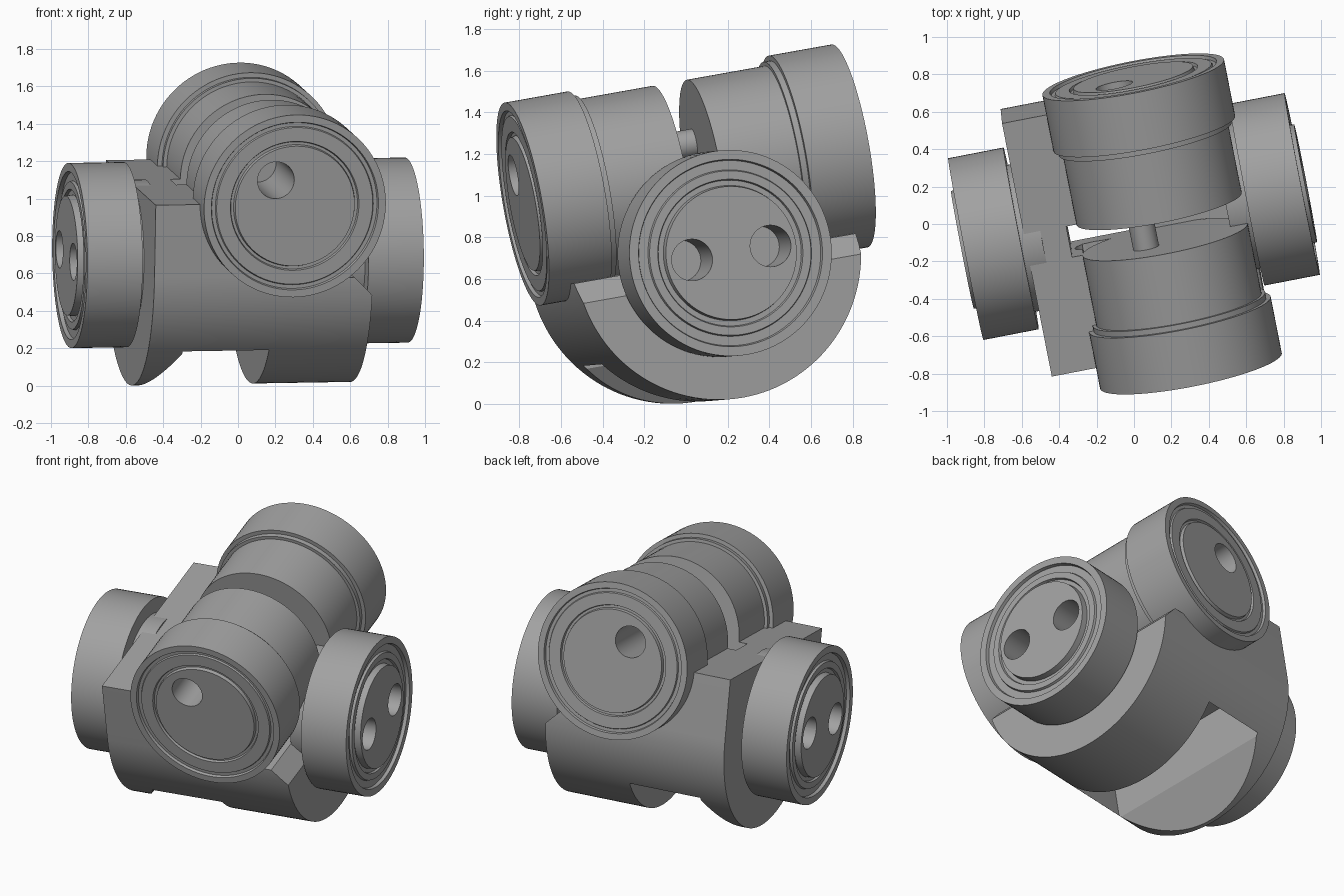
import bpy, bmesh, math
from mathutils import Matrix, Vector

if "Cube" in bpy.data.objects:
    bpy.data.objects.remove(bpy.data.objects["Cube"])

grey = bpy.data.materials.new("plain grey")
grey.use_nodes = True
COLOUR = (0.36, 0.36, 0.36, 1)
grey.diffuse_color = COLOUR
grey.node_tree.nodes["Principled BSDF"].inputs["Base Color"].default_value = COLOUR

# Tilted frame of the joint: cross axis, long axis, up axis
U = Vector((0.981, 0.19, 0.016)).normalized()
V = Vector((-0.188, 0.967, 0.172))
V = (V - U * V.dot(U)).normalized()
W = U.cross(V)
FRAME = Matrix.Translation((0, 0.04, 0.71)) @ Matrix((U, V, W)).transposed().to_4x4()


def finish(name, bm):
    bmesh.ops.recalc_face_normals(bm, faces=bm.faces)
    mesh = bpy.data.meshes.new(name)
    bm.to_mesh(mesh)
    bm.free()
    obj = bpy.data.objects.new(name, mesh)
    mesh.materials.append(grey)
    bpy.context.collection.objects.link(obj)
    obj.matrix_world = FRAME
    return obj


def prism(name, outline, place, depth):
    """Extrude a 2D outline; place(a, b, t) maps it into the joint frame."""
    bm = bmesh.new()
    low = [bm.verts.new(place(a, b, depth[0])) for a, b in outline]
    high = [bm.verts.new(place(a, b, depth[1])) for a, b in outline]
    bm.faces.new(low)
    bm.faces.new(high)
    n = len(low)
    for i in range(n):
        j = (i + 1) % n
        bm.faces.new((low[i], low[j], high[j], high[i]))
    return finish(name, bm)


def lathe(name, profile, axis, sign=1, centre=(0, 0, 0), steps=96):
    """Turn (radius, distance) points about the cross or long axis."""
    bm = bmesh.new()
    rings = []
    for r, d in profile:
        ring = []
        for i in range(steps):
            t = math.tau * i / steps
            p = (r * math.cos(t), r * math.sin(t))
            co = (d * sign, *p) if axis == "u" else (p[0], d * sign, p[1])
            ring.append(bm.verts.new(Vector(co) + Vector(centre)))
        rings.append(ring)
    for a, b in zip(rings, rings[1:]):
        for i in range(steps):
            j = (i + 1) % steps
            bm.faces.new((a[i], a[j], b[j], b[i]))
    bm.faces.new(rings[0])
    bm.faces.new(rings[-1])
    return finish(name, bm)


def rod(name, axis, radius, start, end, centre):
    return lathe(name, [(radius, start), (radius, end)], axis, 1, centre, 40)


def cut(obj, cutters):
    for c in cutters:
        c.hide_render = True
        mod = obj.modifiers.new("cut", "BOOLEAN")
        mod.object = c
        mod.operation = "DIFFERENCE"
        mod.solver = "EXACT"
    bpy.context.view_layer.update()
    done = obj.evaluated_get(bpy.context.evaluated_depsgraph_get())
    mesh = bpy.data.meshes.new_from_object(done)
    obj.modifiers.clear()
    obj.data = mesh
    for c in cutters:
        bpy.data.objects.remove(c)


along_u = lambda a, b, t: (t, a, b)
along_v = lambda a, b, t: (a, t, b)

# Round-bottomed yoke body
arc = [(0.7 * math.cos(t), 0.7 * math.sin(t))
       for t in (math.pi * (1 + i / 64) for i in range(65))]
body = prism("yoke_body", arc + [(0.7, 0.39), (-0.7, 0.39)], along_u, (-0.59, 0.6))
shoulder = [(0.07, 1), (0.07, -0.02), (0.5, -0.02), (0.61, -0.13), (0.8, -0.13), (0.8, 1)]
step = [(-0.3, 1), (-0.3, 0.05), (0.09, 0.05), (0.09, 1)]
pocket = [(-0.4, -0.1), (0.07, -0.1), (0.07, -0.9), (-0.57, -0.9), (-0.57, -0.71), (-0.4, -0.45)]
slot = [(-0.36, 0.9), (-0.36, -0.3), (0.07, -0.3), (0.07, 0.9)]
cut(body, [
    prism("shoulder_cutter", shoulder, along_v, (-1, 1)),
    prism("step_cutter", step, along_v, (-0.4, 0.4)),
    prism("pocket_cutter", pocket, along_v, (-0.55, 0.55)),
    prism("slot_cutter", slot, along_v, (-0.085, 0.085)),
    rod("wall_hole_cutter", "v", 0.1, -0.35, 0.35, (-0.24, 0, 0.14)),
])
parts = [body]

# Side drums with a neck, rim grooves, raised disc and two holes
side_profile = [(0.4, 0.5), (0.4, 0.615), (0.495, 0.615), (0.495, 0.916), (0.45, 0.916),
                (0.445, 0.895), (0.4, 0.895), (0.395, 0.91), (0.355, 0.91),
                (0.35, 0.895), (0.325, 0.895), (0.32, 0.935)]
for side, sign in (("left", 1), ("right", -1)):
    drum = lathe(side + "_drum", side_profile, "u", sign)
    cut(drum, [rod("bore_cutter", "u", 0.1, sign * 0.64, sign * 1.1, (0, v, 0))
               for v in (-0.195, 0.195)])
    parts.append(drum)

# Long-axis drums, each a narrow barrel with a wide head and one bore
AXIS = (0.146, 0, 0.393)
PIN = (0.04, 0, 0.535)
long_profile = [(0.45, 0.085), (0.45, 0.47), (0.47, 0.47), (0.47, 0.5), (0.495, 0.5),
                (0.495, 0.812), (0.455, 0.812), (0.45, 0.795), (0.43, 0.795),
                (0.425, 0.805), (0.35, 0.805), (0.345, 0.79), (0.33, 0.79), (0.325, 0.812)]
for end, sign in (("back", 1), ("front", -1)):
    drum = lathe(end + "_drum", long_profile, "v", sign, AXIS)
    cut(drum, [rod("bore_cutter", "v", 0.1, sign * 0.3, sign * 1, PIN)])
    parts.append(drum)

# Pin across the gap
parts.append(rod("centre_pin", "v", 0.07, -0.2, 0.2, PIN))

bpy.ops.object.select_all(action="DESELECT")
for p in parts:
    p.select_set(True)
bpy.context.view_layer.objects.active = body
bpy.ops.object.shade_smooth_by_angle(angle=math.radians(30))
